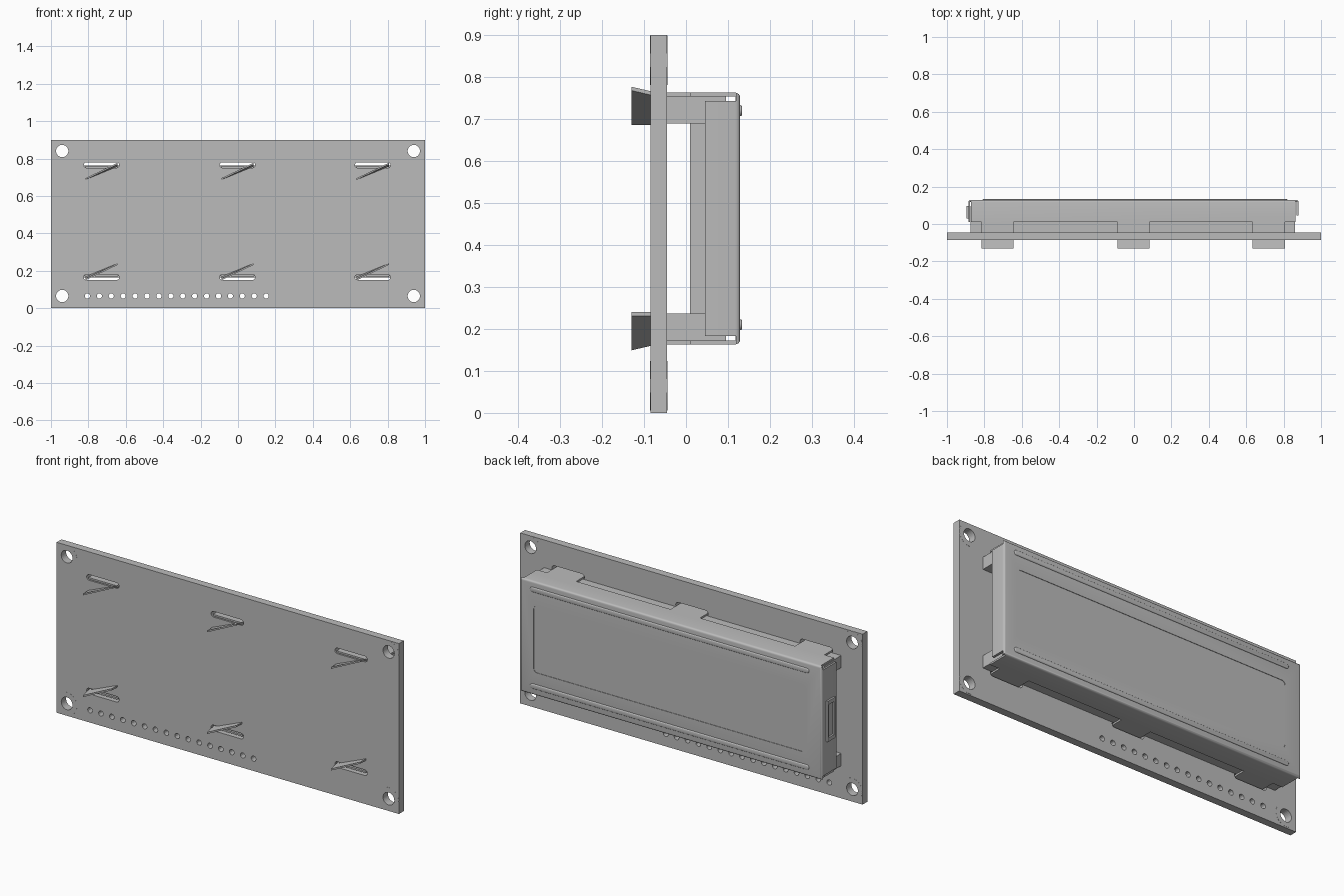
import bpy, bmesh, math
from mathutils import Matrix, Vector

cube = bpy.data.objects.get("Cube")
if cube:
    bpy.data.objects.remove(cube)

grey = bpy.data.materials.new("plain_grey")
grey.use_nodes = True
COLOUR = (0.5, 0.5, 0.5, 1)
grey.diffuse_color = COLOUR
grey.node_tree.nodes["Principled BSDF"].inputs["Base Color"].default_value = COLOUR


def add_box(bm, x, y, z):
    """Box from (low, high) ranges."""
    size = [b - a for a, b in (x, y, z)]
    mid = Vector([(a + b) / 2 for a, b in (x, y, z)])
    return bmesh.ops.create_cube(bm, size=1, matrix=Matrix.Translation(mid) @ Matrix.Diagonal((*size, 1)))["verts"]


def add_disc(bm, x, z, r, y, sides=32):
    """Cylinder along y."""
    m = Matrix.Translation((x, sum(y) / 2, z)) @ Matrix.Rotation(math.pi / 2, 4, 'X')
    bmesh.ops.create_cone(bm, cap_ends=True, segments=sides, radius1=r, radius2=r, depth=y[1] - y[0], matrix=m)


def add_capsule(bm, x0, x1, z, r, y, steps=8):
    """Rounded slot outline extruded along y."""
    outline = []
    for cx, start in ((x1 - r, -math.pi / 2), (x0 + r, math.pi / 2)):
        for i in range(steps + 1):
            a = start + math.pi * i / steps
            outline.append((cx + r * math.cos(a), z + r * math.sin(a)))
    front = [bm.verts.new((px, y[0], pz)) for px, pz in outline]
    back = [bm.verts.new((px, y[1], pz)) for px, pz in outline]
    n = len(outline)
    bm.faces.new(front)
    bm.faces.new(back[::-1])
    for i in range(n):
        j = (i + 1) % n
        bm.faces.new((front[j], front[i], back[i], back[j]))


def finish(bm, name, smooth=False, helper=False):
    bmesh.ops.recalc_face_normals(bm, faces=bm.faces)
    mesh = bpy.data.meshes.new(name)
    bm.to_mesh(mesh)
    bm.free()
    ob = bpy.data.objects.new(name, mesh)
    bpy.context.collection.objects.link(ob)
    mesh.materials.append(grey)
    if smooth:
        bpy.ops.object.select_all(action='DESELECT')
        ob.select_set(True)
        bpy.context.view_layer.objects.active = ob
        bpy.ops.object.shade_smooth_by_angle(angle=math.radians(35))
    if helper:
        ob.hide_render = True
        ob.hide_set(True)
        ob.display_type = 'WIRE'
    return ob


def cut(ob, cutter):
    mod = ob.modifiers.new("cut", 'BOOLEAN')
    mod.operation = 'DIFFERENCE'
    mod.solver = 'EXACT'
    mod.object = cutter


MID_Z = 0.463
TAB_X = (-0.73, -0.003, 0.72)
CORNERS = [(x, z) for x in (-0.94, 0.94) for z in (0.065, 0.84)]

# Drills: mounting holes, pin row and tab slots
bm = bmesh.new()
through = (-0.2, 0.0)
for x, z in CORNERS:
    add_disc(bm, x, z, 0.033, through)
for i in range(16):
    add_disc(bm, -0.805 + i * 0.0637, 0.065, 0.014, through, 12)
for x in TAB_X:
    for z in (0.165, 0.765):
        add_capsule(bm, x - 0.095, x + 0.095, z, 0.015, through)
drills = finish(bm, "board_drills", helper=True)

# Circuit board
bm = bmesh.new()
add_box(bm, (-1, 1), (-0.085, -0.045), (0, 0.9))
cut(finish(bm, "circuit_board"), drills)

# Thin pads around the mounting holes
bm = bmesh.new()
for x, z in CORNERS:
    add_disc(bm, x, z, 0.059, (-0.0855, -0.0445))
cut(finish(bm, "mounting_pads", True), drills)

# Spacer rails between board and frame
for name, z in (("lower_rail", (0.172, 0.237)), ("upper_rail", (0.69, 0.754))):
    bm = bmesh.new()
    add_box(bm, (-0.875, 0.86), (-0.045, 0.095), z)
    finish(bm, name)

# Sheet metal frame with rounded back edges
bm = bmesh.new()
add_box(bm, (-0.885, 0.88), (0.01, 0.129), (0.163, 0.763))
edges = [e for e in bm.edges if all(v.co.y > 0.1 for v in e.verts)]
bmesh.ops.bevel(bm, geom=edges, offset=0.012, segments=4, profile=0.5, affect='EDGES')
frame = finish(bm, "metal_frame", True)

# Hollow inside, display opening, shortened end wall and corner reliefs
bm = bmesh.new()
add_box(bm, (-0.876, 0.868), (-0.1, 0.118), (0.172, 0.754))
cut(frame, finish(bm, "hollow_cutter", helper=True))
bm = bmesh.new()
vs = add_box(bm, (-0.79, 0.80), (0.1, 0.2), (0.285, 0.637))
edges = [e for e in bm.edges if abs(e.verts[0].co.y - e.verts[1].co.y) > 0.05]
bmesh.ops.bevel(bm, geom=edges, offset=0.02, segments=4, profile=0.5, affect='EDGES')
cut(frame, finish(bm, "opening_cutter", helper=True))
bm = bmesh.new()
add_box(bm, (0.864, 1.0), (-0.1, 0.045), (0.1, 0.8))
cut(frame, finish(bm, "end_wall_cutter", helper=True))
bm = bmesh.new()
for x in ((-1, -0.872), (0.864, 1)):
    for z in ((0.1, 0.183), (0.743, 0.8)):
        add_box(bm, x, (-0.1, 0.119), z)
cut(frame, finish(bm, "corner_cutter", helper=True))

# Display glass
bm = bmesh.new()
add_box(bm, (-0.86, 0.85), (0.095, 0.1265), (0.25, 0.68))
finish(bm, "display_glass")

# Raised stiffening ribs along the frame
bm = bmesh.new()
for z in (0.21, 0.72):
    add_capsule(bm, -0.81, 0.82, z, 0.013, (0.122, 0.134))
edges = [e for e in bm.edges if all(v.co.y > 0.13 for v in e.verts)]
bmesh.ops.bevel(bm, geom=edges, offset=0.005, segments=3, profile=0.5, affect='EDGES')
finish(bm, "stiffening_ribs", True)

# Raised rectangular clip on one end wall
bm = bmesh.new()
for y in ((0.03, 0.042), (0.083, 0.095)):
    add_box(bm, (-0.895, -0.88), y, (0.355, 0.57))
for z in ((0.355, 0.375), (0.55, 0.57)):
    add_box(bm, (-0.895, -0.88), (0.042, 0.083), z)
finish(bm, "end_clip")

# Frame tabs: straight through the slot, then twisted in front of the board
HALF = 0.086


def add_tab(bm, x, turn):
    top = 0.763 - MID_Z
    # cross-sections: y, z of the -x end, z of the +x end
    straight = [(0.02, top, top), (-0.083, top, top)]
    twisted = [(-0.083, top - 0.068, top + 0.003), (-0.13, top - 0.068, top + 0.014)]
    for sections in (straight, twisted):
        rings = []
        for y, zl, zr in sections:
            pts = [(-HALF, zl), (HALF, zr), (HALF, zr - 0.009), (-HALF, zl - 0.009)]
            rings.append([bm.verts.new((x + turn * px, y, MID_Z + turn * pz)) for px, pz in pts])
        a, b = rings
        bm.faces.new(a)
        bm.faces.new(b[::-1])
        for i in range(4):
            j = (i + 1) % 4
            bm.faces.new((a[j], a[i], b[i], b[j]))


for name, turn in (("upper_tabs", 1), ("lower_tabs", -1)):
    bm = bmesh.new()
    for x in TAB_X:
        add_tab(bm, x, turn)
    finish(bm, name)
